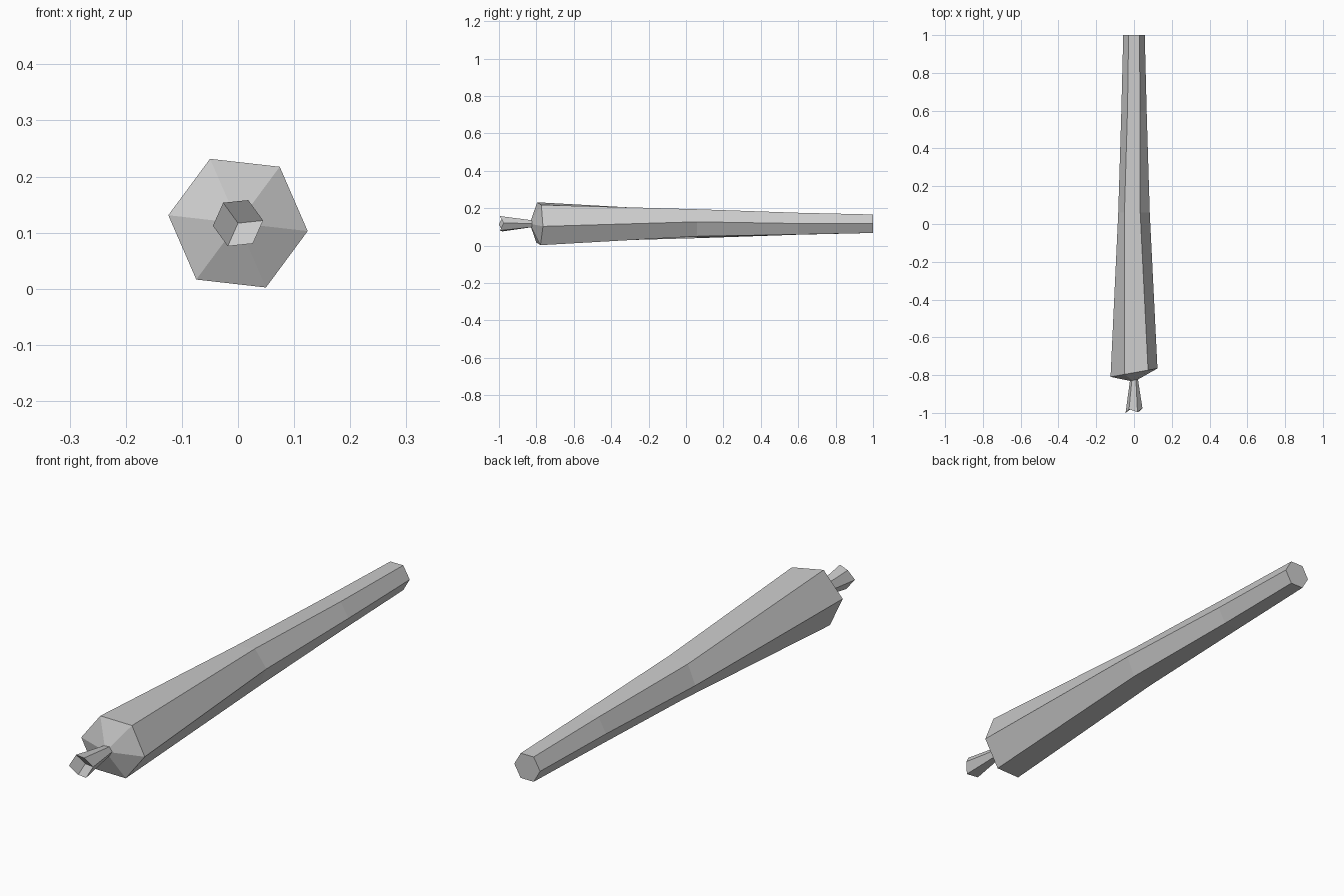
import bpy, bmesh
from math import cos, sin, radians

CENTRE_Z = 0.117

cube = bpy.data.objects.get("Cube")
if cube:
    bpy.data.objects.remove(cube, do_unlink=True)

# Single plain grey finish
grey = bpy.data.materials.new("plain_grey")
grey.use_nodes = True
colour = (0.6, 0.6, 0.6, 1)
grey.diffuse_color = colour
grey.node_tree.nodes["Principled BSDF"].inputs["Base Color"].default_value = colour


def hex_ring(bm, y, radius, turn, tilt=0.0, zigzag=0.0):
    """Six-sided ring across the length, optionally slanted or with a wavy rim."""
    ring = []
    for i in range(6):
        a = radians(turn + 60 * i)
        x, z = radius * cos(a), radius * sin(a)
        wave = -zigzag if i % 2 else zigzag
        ring.append(bm.verts.new((x, y + tilt * x + wave, CENTRE_Z + z)))
    return ring


def bridge(bm, a, b):
    for i in range(6):
        j = (i + 1) % 6
        bm.faces.new((a[i], a[j], b[j], b[i]))


def finish(bm, name):
    bmesh.ops.recalc_face_normals(bm, faces=bm.faces)
    mesh = bpy.data.meshes.new(name)
    bm.to_mesh(mesh)
    bm.free()
    mesh.materials.append(grey)
    obj = bpy.data.objects.new(name, mesh)
    bpy.context.collection.objects.link(obj)


# Tapered, slightly twisted shaft: (y, radius, turn, tilt)
bm = bmesh.new()
sections = [(-0.787, 0.125, -6.5, 0.18), (0.06, 0.084, 7, 0),
            (0.6, 0.067, 1, 0), (1.0, 0.057, 0, 0)]
rings = [hex_ring(bm, *s) for s in sections]
for a, b in zip(rings, rings[1:]):
    bridge(bm, a, b)
bm.faces.new(rings[-1])
# Pointed shoulder closing the wide end
peak = bm.verts.new((0, -0.835, CENTRE_Z))
for i in range(6):
    bm.faces.new((rings[0][i], rings[0][(i + 1) % 6], peak))
finish(bm, "shaft")

# Flared tip with a hollow three-sided end
bm = bmesh.new()
rim = hex_ring(bm, -0.988, 0.045, 6, tilt=0.08, zigzag=0.009)
neck = hex_ring(bm, -0.81, 0.019, 0)
bridge(bm, rim, neck)
bm.faces.new(neck)
hollow = bm.verts.new((0, -0.961, CENTRE_Z))
for i in (0, 2, 4):
    bm.faces.new((hollow, rim[i], rim[i + 1], rim[(i + 2) % 6]))
finish(bm, "flared_tip")
